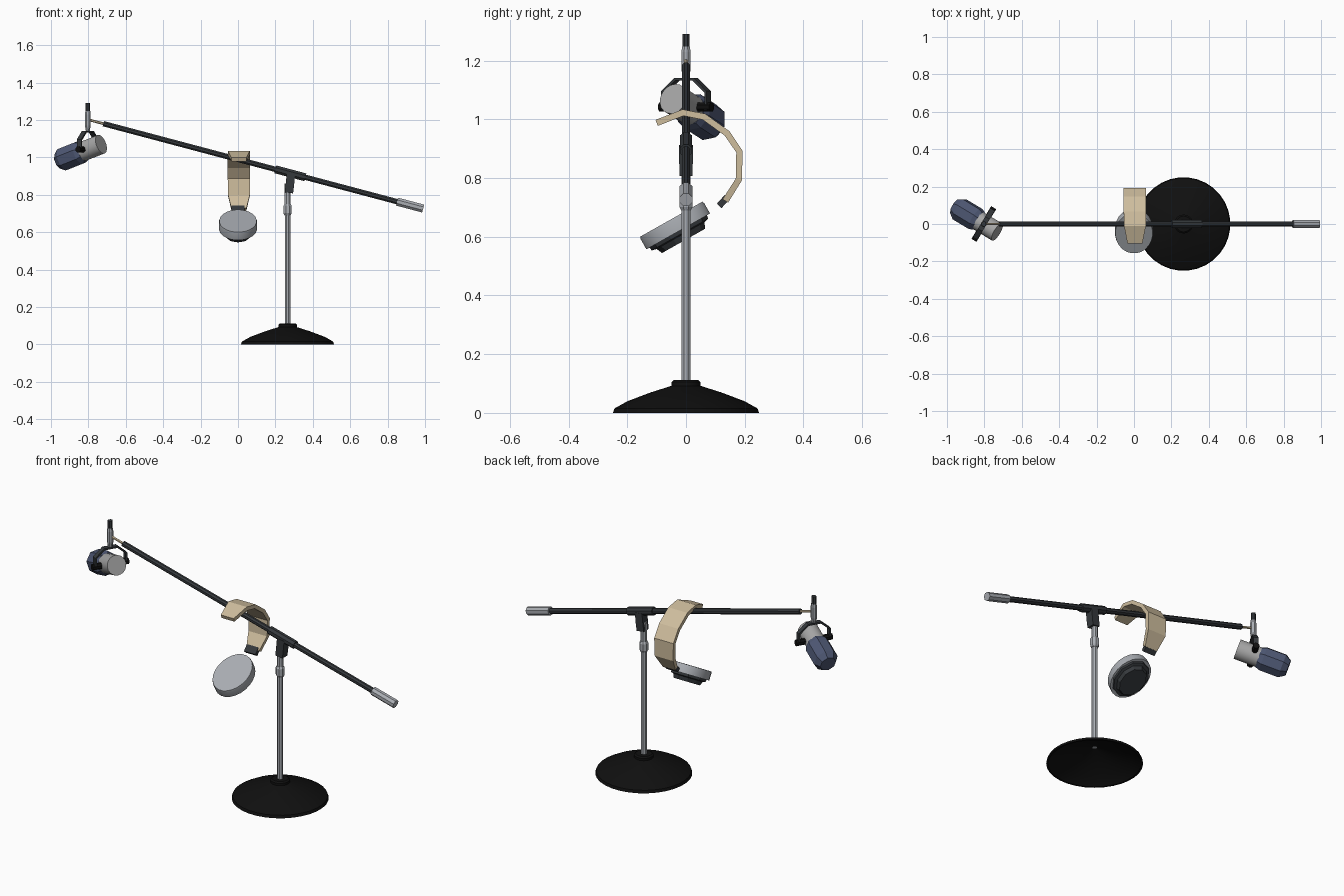
import bpy, bmesh, math
from mathutils import Vector, Matrix

if "Cube" in bpy.data.objects:
    bpy.data.objects.remove(bpy.data.objects["Cube"])


def material(name, color):
    m = bpy.data.materials.new(name)
    m.use_nodes = True
    m.diffuse_color = (*color, 1)
    m.node_tree.nodes["Principled BSDF"].inputs["Base Color"].default_value = (*color, 1)
    return m


STEEL = material("light grey metal", (0.40, 0.42, 0.45))
SILVER = material("neutral grey", (0.38, 0.38, 0.38))
DARK = material("charcoal", (0.035, 0.04, 0.045))
BLACK = material("black", (0.005, 0.005, 0.005))
BLUE = material("slate blue", (0.075, 0.095, 0.17))
TAN = material("tan", (0.62, 0.51, 0.34))


def finish(name, bm, mat, smooth=False):
    bmesh.ops.recalc_face_normals(bm, faces=bm.faces)
    mesh = bpy.data.meshes.new(name)
    bm.to_mesh(mesh)
    bm.free()
    mesh.materials.append(mat)
    ob = bpy.data.objects.new(name, mesh)
    bpy.context.collection.objects.link(ob)
    if smooth:
        bpy.ops.object.select_all(action="DESELECT")
        ob.select_set(True)
        bpy.context.view_layer.objects.active = ob
        bpy.ops.object.shade_smooth_by_angle(angle=math.radians(35))
    return ob


def turned(name, origin, axis, profile, mat, sides=8, stretch=1, caps=True, smooth=False):
    """Rings of (radius, distance) stacked along an axis; stretch makes them oval."""
    w = Vector(axis).normalized()
    u = Vector((1, 0, 0)) if abs(w.x) < 0.5 else Vector((0, 1, 0))
    u = (u - w * u.dot(w)).normalized()
    v = w.cross(u)
    bm = bmesh.new()
    rings = []
    for r, d in profile:
        ring = []
        for i in range(sides):
            a = 2 * math.pi * (i + 0.5) / sides
            p = Vector(origin) + w * d + r * (u * math.cos(a) + v * math.sin(a) * stretch)
            ring.append(bm.verts.new(p))
        rings.append(ring)
    for a, b in zip(rings, rings[1:]):
        for i in range(sides):
            j = (i + 1) % sides
            bm.faces.new((a[i], a[j], b[j], b[i]))
    if caps:
        bm.faces.new(rings[0])
        bm.faces.new(rings[-1])
    return finish(name, bm, mat, smooth)


def rod(name, a, b, r, mat, sides=8):
    d = Vector(b) - Vector(a)
    return turned(name, a, d, [(r, 0), (r, d.length)], mat, sides)


def strip(name, path, widths, thick, mat, place):
    """Flat band along a 2D path; place(across, along, up) maps to the model."""
    bm = bmesh.new()
    rings = []
    pts = [Vector(p) for p in path]
    for i, p in enumerate(pts):
        t = (pts[min(i + 1, len(pts) - 1)] - pts[max(i - 1, 0)]).normalized()
        n = Vector((-t.y, t.x)) * thick / 2
        rings.append([bm.verts.new(place(s * widths[i], *(p + n * k)))
                      for s, k in ((-1, -1), (1, -1), (1, 1), (-1, 1))])
    for a, b in zip(rings, rings[1:]):
        for i in range(4):
            j = (i + 1) % 4
            bm.faces.new((a[i], a[j], b[j], b[i]))
    bm.faces.new(rings[0])
    bm.faces.new(rings[-1])
    return finish(name, bm, mat)


# Weighted base: an open domed shell
PX = 0.265
turned("base", (PX, 0, 0), (0, 0, 1),
       [(0.24, 0), (0.25, 0), (0.245, 0.015), (0.20, 0.04), (0.12, 0.07), (0.05, 0.092),
        (0.05, 0.105), (0.042, 0.112), (0.012, 0.112), (0.012, 0.095), (0.045, 0.085),
        (0.2, 0.033), (0.24, 0)], BLACK, 32, caps=False, smooth=True)

# Upright with locking collar
rod("lower_pole", (PX, 0, 0.095), (PX, 0, 0.70), 0.016, STEEL)
turned("pole_collar", (PX, 0, 0.69), (0, 0, 1),
       [(0.018, 0), (0.024, 0.012), (0.024, 0.05), (0.018, 0.06)], STEEL, 8)
rod("upper_pole", (PX, 0, 0.74), (PX, 0, 0.86), 0.017, STEEL)

# Boom arm, clamp and counterweight
tip, tail = Vector((-0.72, 0, 1.18)), Vector((0.99, 0, 0.726))
along = (tail - tip).normalized()


def on_boom(x):
    return tip + along * ((x - tip.x) / along.x)


rod("boom_arm", tip, on_boom(0.87), 0.0155, DARK, 8)
rod("boom_clamp", on_boom(0.20), on_boom(0.36), 0.023, DARK, 8)
rod("counterweight", on_boom(0.85), tail, 0.0235, STEEL, 8)
rod("boom_tip", on_boom(-0.80), tip, 0.007, TAN, 6)
strip("clamp_bracket", [(0.272, 0.81), (0.277, 0.85), (0.283, 0.91)],
      [0.022, 0.023, 0.023], 0.045, DARK, lambda w, a, b: Vector((a, w, b)))

# Vertical microphone post
MX = -0.803
turned("post_sleeve", (MX, 0, 1.14), (0, 0, 1),
       [(0.011, 0), (0.017, 0.03), (0.017, 0.09), (0.014, 0.108)], STEEL, 8)
rod("post_cap", (MX, 0, 1.24), (MX, 0, 1.29), 0.0135, DARK, 8)

# Microphone body and grille
aim = Vector((0.81, -0.49, 0.32)).normalized()
pivot = Vector((MX, 0, 1.042))
turned("microphone_body", pivot, aim, [(0.053, -0.04), (0.053, 0.088)], SILVER, 20, smooth=True)
turned("microphone_grille", pivot, aim,
       [(0.044, -0.192), (0.066, -0.16), (0.066, -0.055), (0.056, -0.03)], BLUE, 8)

# Yoke holding the microphone from both sides
side = Vector((-aim.y, aim.x, 0)).normalized()
ahead = Vector((aim.x, aim.y, 0)).normalized()
half = [(0.036, 1.137), (0.086, 1.094), (0.086, 1.03)]
yoke = [(-a, z) for a, z in reversed(half)] + half
strip("microphone_yoke", yoke, [0.014] * 6, 0.010, DARK,
      lambda w, a, z: Vector((MX, 0, z)) + side * a + ahead * w)
for label, s in (("left", 1), ("right", -1)):
    rod(label + "_yoke_knob", pivot + side * s * 0.05, pivot + side * s * 0.102, 0.017, BLACK, 8)

# Headband hooked over the boom
strip("headband",
      [(-0.10, 0.988), (-0.01, 1.023), (0.061, 1.009), (0.14, 0.952),
       (0.182, 0.89), (0.180, 0.795), (0.134, 0.722)],
      [0.04, 0.058, 0.06, 0.06, 0.06, 0.058, 0.04], 0.022, TAN,
      lambda w, a, z: Vector((0.005 + w, a, z)))
strip("headband_slider", [(0.14, 0.735), (0.113, 0.705)], [0.036, 0.036], 0.022, DARK,
      lambda w, a, z: Vector((w, a, z)))

# Oval ear cup with stepped cushion behind it
face, back = (0, -0.05, 0.66), (0, 0.49, -0.87)
turned("ear_cup", face, back, [(0.10, 0), (0.102, 0.008), (0.102, 0.048)],
       STEEL, 24, 1.23, smooth=True)
turned("ear_cushion", face, back, [(0.094, 0.045), (0.092, 0.06), (0.078, 0.064), (0.07, 0.085)],
       DARK, 10, 1.2)
